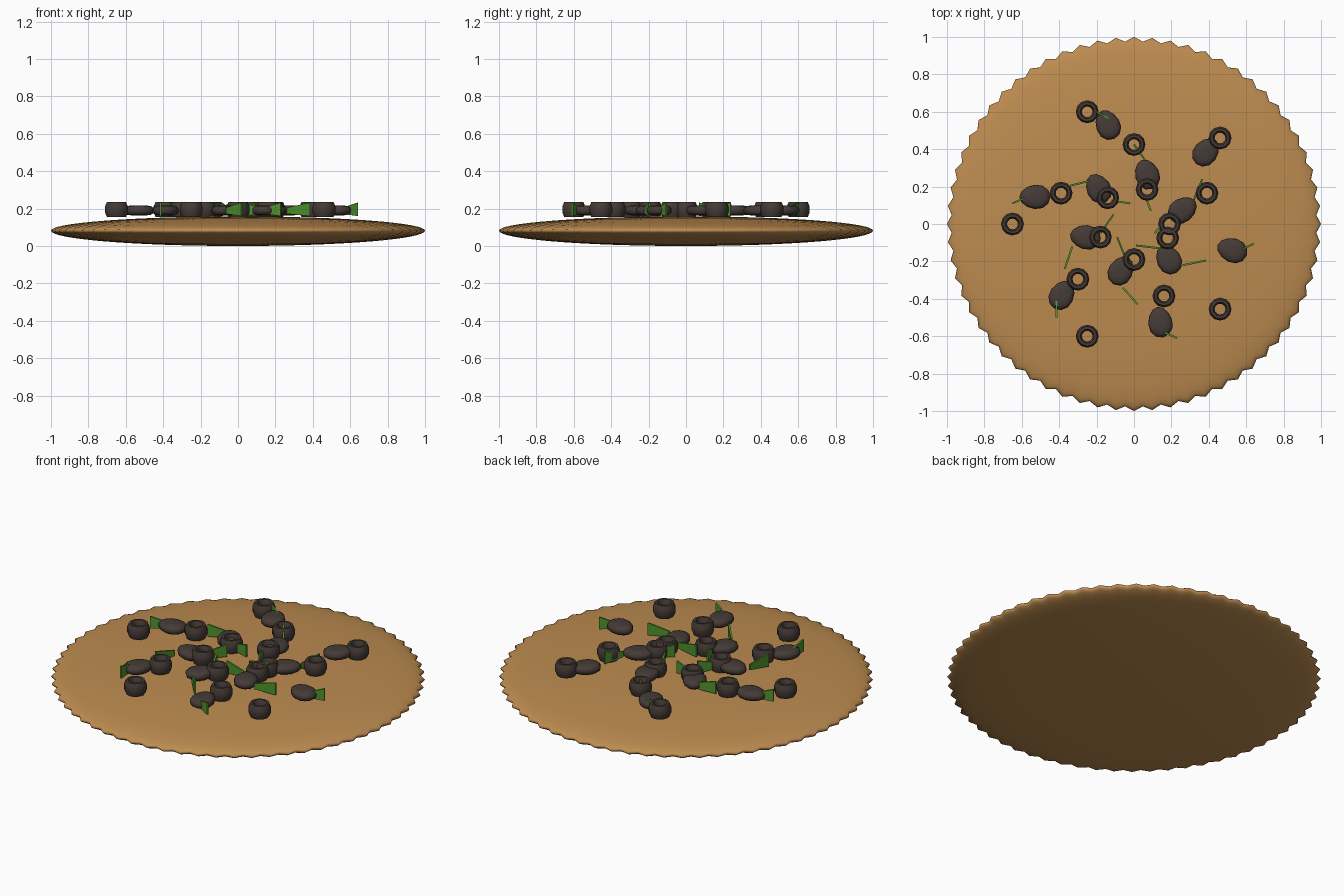
import bpy, bmesh, math
from mathutils import Vector

cube = bpy.data.objects.get("Cube")
if cube:
    bpy.data.objects.remove(cube)


def material(name, rgb):
    m = bpy.data.materials.new(name)
    m.use_nodes = True
    m.diffuse_color = (*rgb, 1)
    m.node_tree.nodes["Principled BSDF"].inputs["Base Color"].default_value = (*rgb, 1)
    return m


CRUST = material("baked crust", (0.51, 0.26, 0.08))
OLIVE = material("black olive", (0.06, 0.044, 0.038))
GREEN = material("green herb", (0.08, 0.29, 0.027))


def finish(bm, name, mat, smooth=None):
    bmesh.ops.recalc_face_normals(bm, faces=bm.faces)
    me = bpy.data.meshes.new(name)
    bm.to_mesh(me)
    bm.free()
    me.materials.append(mat)
    ob = bpy.data.objects.new(name, me)
    bpy.context.collection.objects.link(ob)
    if smooth:
        bpy.ops.object.select_all(action='DESELECT')
        ob.select_set(True)
        bpy.context.view_layer.objects.active = ob
        bpy.ops.object.shade_smooth_by_angle(angle=math.radians(smooth))
    return ob


def loft(bm, profile, segs, place, closed=False):
    """Revolve (radius, height) pairs; place() turns radius, angle, height into a point."""
    rings = [[bm.verts.new(place(r, 2 * math.pi * i / segs, z)) for i in range(segs)]
             for r, z in profile]
    pairs = list(zip(rings, rings[1:]))
    if closed:
        pairs.append((rings[-1], rings[0]))
    for a, b in pairs:
        for i in range(segs):
            j = (i + 1) % segs
            bm.faces.new((a[i], a[j], b[j], b[i]))
    if not closed:
        bm.faces.new(rings[0])
        bm.faces.new(rings[-1])


# Lens-shaped crust with a crimped rim
TEETH = 64


def crimped(r, a, z):
    notch = 0.024 * r ** 10 * (0.5 - 0.5 * math.cos(a * TEETH))
    return ((r - notch) * math.cos(a), (r - notch) * math.sin(a), z)


bm = bmesh.new()
profile = []
for k in range(1, 32):
    t = math.pi * k / 32 - math.pi / 2
    profile.append((math.cos(t), 0.082 + math.sin(t) * (0.076 if t > 0 else 0.082)))
loft(bm, profile, TEETH * 2, crimped)
finish(bm, "crust", CRUST, 60)

# Sliced olive rings
RINGS = [(-.25, .6), (0, .425), (.46, .46), (-.39, .165), (-.14, .14), (.07, .185),
         (.39, .165), (-.65, 0), (-.18, -.07), (.18, -.075), (.19, 0), (0, -.19),
         (-.3, -.295), (.16, -.385), (.46, -.455), (-.25, -.6)]
section = [(0.045 + 0.0175 * math.cos(t), 0.195 + 0.042 * math.sin(t))
           for t in (math.pi * (k + 0.5) / 4 for k in range(8))]
for x, y in RINGS:
    bm = bmesh.new()
    loft(bm, section, 12,
         lambda r, a, z: (x + r * math.cos(a), y + r * math.sin(a), z), True)
    finish(bm, "olive_ring", OLIVE, 50)

# Flattened egg-shaped olive pieces: x, y, heading in degrees
PIECES = [(-.14, .53, 115), (.385, .385, 50), (.07, .265, 110), (-.19, .19, 120),
          (-.53, .145, 180), (.26, .075, 35), (-.26, -.07, 170), (.185, -.19, 120),
          (.525, -.14, 160), (-.07, -.25, 60), (-.385, -.38, 60), (.14, -.525, 100)]
egg = [(.4, -.027), (.75, -.024), (.95, -.014), (1, 0), (.95, .014), (.75, .024), (.4, .027)]
for x, y, deg in PIECES:
    h = math.radians(deg)

    def on_egg(r, a, z):
        u = 0.083 * r * math.cos(a)
        v = 0.065 * r * math.sin(a) * (1 - 0.12 * math.cos(a))
        return (x + u * math.cos(h) - v * math.sin(h),
                y + u * math.sin(h) + v * math.cos(h), 0.19 + z)

    bm = bmesh.new()
    loft(bm, egg, 12, on_egg)
    finish(bm, "olive_piece", OLIVE, 50)

# Upright herb strips, narrow at the first end and wide at the second
STRIPS = [(-.09, .54, -.2, .6), (.06, .34, 0, .425), (-.22, .235, -.34, .205),
          (-.56, .15, -.65, .11), (-.12, .125, -.02, .11), (.32, .13, .365, .24),
          (.06, .15, .09, .07), (-.18, -.05, -.11, .05), (.2, .06, .11, -.05),
          (.14, -.13, .01, -.115), (-.33, -.12, -.37, -.24), (-.05, -.17, -.09, -.07),
          (.26, -.22, .385, -.195), (-.06, -.34, .02, -.43), (-.415, -.35, -.415, -.5),
          (.14, -.57, .23, -.61), (.56, -.145, .64, -.105)]
for x0, y0, x1, y1 in STRIPS:
    p, q = Vector((x0, y0, 0)), Vector((x1, y1, 0))
    side = (q - p).normalized().cross(Vector((0, 0, 1))) * 0.005
    bm = bmesh.new()
    ends = []
    for c, low, high in ((p, .172, .205), (q, .16, .232)):
        ends.append([bm.verts.new(c + side * s + Vector((0, 0, z)))
                     for s, z in ((-1, low), (1, low), (1, high), (-1, high))])
    a, b = ends
    bm.faces.new(a)
    bm.faces.new(b)
    for i in range(4):
        j = (i + 1) % 4
        bm.faces.new((a[i], a[j], b[j], b[i]))
    finish(bm, "herb_strip", GREEN)
